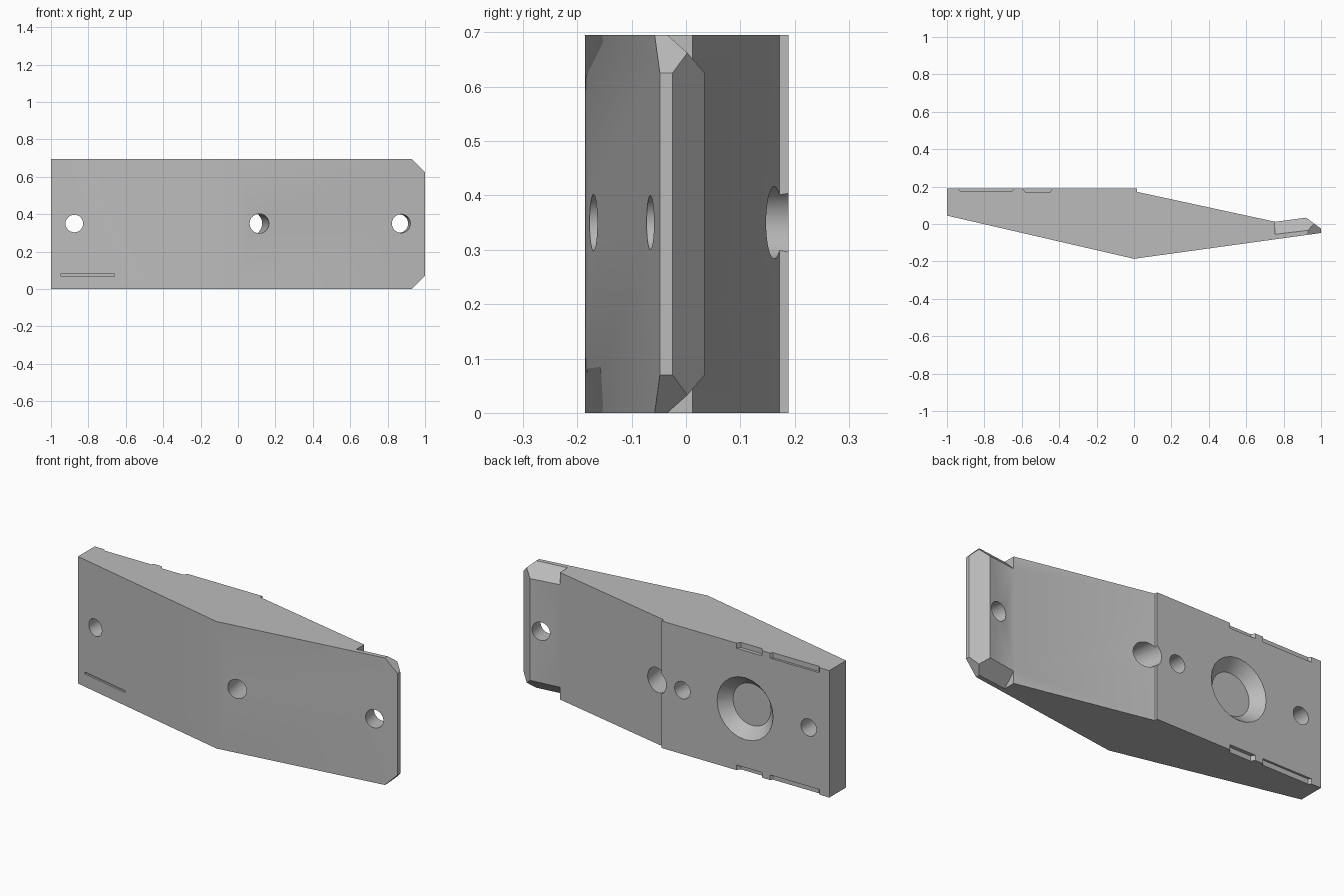
import bpy, bmesh
from mathutils import Vector

H = 0.695      # height of the plate
MID = 0.35     # height of the hole row

if "Cube" in bpy.data.objects:
    bpy.data.objects.remove(bpy.data.objects["Cube"])

steel = bpy.data.materials.new("plain_grey")
steel.use_nodes = True
grey = (0.5, 0.5, 0.5, 1)
steel.diffuse_color = grey
steel.node_tree.nodes["Principled BSDF"].inputs["Base Color"].default_value = grey


def add_object(name, bm):
    bmesh.ops.recalc_face_normals(bm, faces=bm.faces)
    mesh = bpy.data.meshes.new(name)
    bm.to_mesh(mesh)
    bm.free()
    mesh.materials.append(steel)
    obj = bpy.data.objects.new(name, mesh)
    bpy.context.collection.objects.link(obj)
    return obj


def loft(name, start, end):
    """Solid between two matching outlines."""
    bm = bmesh.new()
    a = [bm.verts.new(p) for p in start]
    b = [bm.verts.new(p) for p in end]
    bm.faces.new(a)
    bm.faces.new(b)
    for i in range(len(a)):
        j = (i + 1) % len(a)
        bm.faces.new((a[i], a[j], b[j], b[i]))
    return add_object(name, bm)


def cone(name, p, q, r1, r2, sides=32):
    """Round solid from point p to point q, both given as x, y."""
    p, q = Vector((*p, MID)), Vector((*q, MID))
    bm = bmesh.new()
    bmesh.ops.create_cone(bm, cap_ends=True, segments=sides, radius1=r1,
                          radius2=r2, depth=(q - p).length)
    turn = (q - p).to_track_quat('Z', 'Y').to_matrix()
    bmesh.ops.rotate(bm, verts=bm.verts, matrix=turn)
    bmesh.ops.translate(bm, verts=bm.verts, vec=(p + q) / 2)
    return add_object(name, bm)


# Plate: side profile with a step and a raised lip, extruded upward
profile = [(-1, 0.045), (0, -0.186), (1, -0.048), (1, -0.025), (0.92, 0.034),
           (0.755, 0.012), (0.015, 0.172), (0.015, 0.189), (-1, 0.189)]
plate = loft("wear_plate", [(x, y, 0) for x, y in profile],
             [(x, y, H) for x, y in profile])

# Holes and the dished recess
cutters = [
    cone("left_bolt_hole", (-0.875, -0.4), (-0.875, 0.4), 0.047, 0.047),
    cone("middle_hole", (0.122, -0.22), (0.048, 0.24), 0.05, 0.07),
    cone("tip_hole", (0.89, -0.2), (0.85, 0.1), 0.05, 0.05),
    cone("blind_hole", (-0.11, 0.07), (-0.11, 0.25), 0.047, 0.047),
    cone("dished_recess", (-0.49, 0.129), (-0.49, 0.209), 0.115, 0.188, 24),
]


# Sloped ends of the lip
def lip_section(x, flip):
    y = -0.055 + 0.12 * (x - 0.755)
    pts = [(y - 0.05, H + 0.05), (y + 0.2, H - 0.2), (y + 0.2, H + 0.05)]
    return [(x, py, H - z if flip else z) for py, z in pts]


# Rear edge notches: start, end, depth
notches = [(-0.94, -0.64, 0.012), (-0.59, -0.44, 0.02)]

for flip in (False, True):
    cutters.append(loft("lip_bevel", lip_section(0.755, flip), lip_section(1.1, flip)))
    # Clipped tip corners
    corner = [(0.88, H + 0.05), (1.05, H - 0.12), (1.05, H + 0.05)]
    corner = [(x, H - z if flip else z) for x, z in corner]
    cutters.append(loft("tip_corner", [(x, -0.3, z) for x, z in corner],
                        [(x, 0.3, z) for x, z in corner]))
    for x1, x2, depth in notches:
        y = 0.189 - depth
        outline = [(x1 - 0.01, 0.2), (x1 + 0.01, y), (x2 - 0.01, y), (x2 + 0.01, 0.2)]
        z1, z2 = (-0.05, 0.028) if flip else (H - 0.028, H + 0.05)
        cutters.append(loft("edge_notch", [(x, y, z1) for x, y in outline],
                            [(x, y, z2) for x, y in outline]))


# Engraved slit on the front
def slit_section(x):
    y = 0.045 - 0.231 * (x + 1)
    return [(x, y - 0.03, 0.07), (x, y + 0.01, 0.07),
            (x, y + 0.01, 0.081), (x, y - 0.03, 0.081)]


cutters.append(loft("front_slit", slit_section(-0.95), slit_section(-0.66)))

# Apply every cut, then remove the cutters
bpy.ops.object.select_all(action='DESELECT')
bpy.context.view_layer.objects.active = plate
plate.select_set(True)
for cutter in cutters:
    cutter.hide_render = True
    cut = plate.modifiers.new(cutter.name, 'BOOLEAN')
    cut.operation = 'DIFFERENCE'
    cut.solver = 'EXACT'
    cut.object = cutter
    bpy.ops.object.modifier_apply(modifier=cut.name)
    bpy.data.objects.remove(cutter)

bpy.ops.object.shade_smooth_by_angle(angle=0.4)
